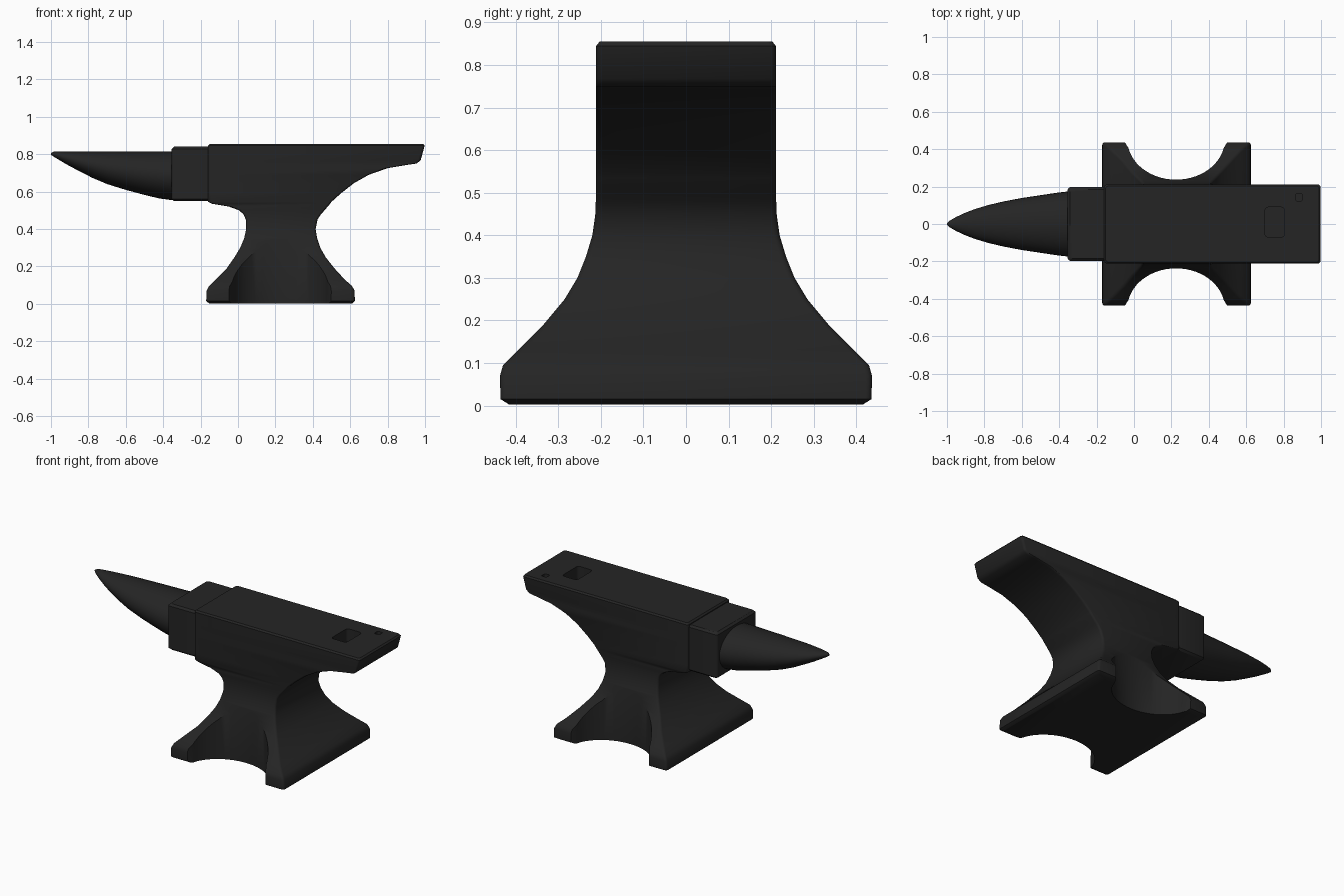
import bpy, bmesh, math

if "Cube" in bpy.data.objects:
    bpy.data.objects.remove(bpy.data.objects["Cube"])

iron = bpy.data.materials.new("black iron")
iron.diffuse_color = (0.018, 0.018, 0.018, 1)
iron.use_nodes = True
iron.node_tree.nodes["Principled BSDF"].inputs["Base Color"].default_value = iron.diffuse_color


def skin(name, rings):
    """Closed solid skinned through a list of equal-length point rings."""
    bm = bmesh.new()
    vr = [[bm.verts.new(p) for p in ring] for ring in rings]
    n = len(vr[0])
    for a, b in zip(vr, vr[1:]):
        for i in range(n):
            j = (i + 1) % n
            bm.faces.new((a[i], a[j], b[j], b[i]))
    bm.faces.new(vr[0][::-1])
    bm.faces.new(vr[-1])
    bmesh.ops.recalc_face_normals(bm, faces=bm.faces[:])
    me = bpy.data.meshes.new(name)
    bm.to_mesh(me)
    bm.free()
    me.materials.append(iron)
    ob = bpy.data.objects.new(name, me)
    bpy.context.collection.objects.link(ob)
    return ob


def rounded_rect(z, x0, x1, y0, y1, r):
    """Horizontal rectangle with rounded corners."""
    pts = []
    for k, (cx, cy) in enumerate(((x1 - r, y1 - r), (x0 + r, y1 - r),
                                  (x0 + r, y0 + r), (x1 - r, y0 + r))):
        for s in range(4):
            a = math.radians(90 * k + 30 * s)
            pts.append((cx + r * math.cos(a), cy + r * math.sin(a), z))
    return pts


def select_only(ob):
    bpy.ops.object.select_all(action='DESELECT')
    ob.select_set(True)
    bpy.context.view_layer.objects.active = ob


def cut(ob, cutter):
    m = ob.modifiers.new("cut", 'BOOLEAN')
    m.operation = 'DIFFERENCE'
    m.solver = 'EXACT'
    m.object = cutter
    select_only(ob)
    bpy.ops.object.modifier_apply(modifier=m.name)
    bpy.data.objects.remove(cutter)


def smooth(ob):
    select_only(ob)
    bpy.ops.object.shade_smooth_by_angle(angle=math.radians(38))


# Body: foot, waist, face and heel as rows of z, left x, right x, half depth
rows = [
    (0.002, -0.155, 0.61, 0.415), (0.015, -0.17, 0.625, 0.436),
    (0.07, -0.168, 0.623, 0.437), (0.095, -0.155, 0.61, 0.43),
    (0.13, -0.12, 0.57, 0.395), (0.19, -0.06, 0.515, 0.335),
    (0.25, -0.018, 0.468, 0.285), (0.30, 0.012, 0.44, 0.255),
    (0.35, 0.033, 0.423, 0.235), (0.40, 0.044, 0.415, 0.22),
    (0.45, 0.042, 0.425, 0.213), (0.48, 0.028, 0.445, 0.212),
    (0.50, 0.005, 0.463, 0.211), (0.52, -0.05, 0.48, 0.211),
    (0.535, -0.14, 0.493, 0.211), (0.545, -0.16, 0.50, 0.211),
    (0.59, -0.16, 0.55, 0.211), (0.645, -0.16, 0.62, 0.211),
    (0.69, -0.16, 0.70, 0.211), (0.725, -0.16, 0.80, 0.211),
    (0.742, -0.16, 0.90, 0.211), (0.75, -0.16, 0.955, 0.211),
    (0.768, -0.16, 0.977, 0.211), (0.845, -0.16, 0.998, 0.211),
    (0.855, -0.152, 0.99, 0.203)]
body = skin("anvil_body", [rounded_rect(z, a, b, -h, h, 0.014)
                           for z, a, b, h in rows])

# Scalloped hollows in both long sides of the foot
for s in (1, -1):
    arc = [(0.225 + 0.26 * math.cos(math.radians(a)),
            0.45 - 0.213 * math.sin(math.radians(a))) for a in range(12, 169, 6)]
    outline = [(0.50, 0.6), (0.50, 0.439)] + arc + [(-0.05, 0.439), (-0.05, 0.6)]
    cut(body, skin("scallop_cutter", [[(x, s * y, z) for x, y in outline]
                                      for z in (-0.1, 0.5)]))

# Square tool hole and small punch hole in the heel
cut(body, skin("tool_hole_cutter",
               [rounded_rect(z, 0.70, 0.805, -0.07, 0.09, 0.018) for z in (0.775, 0.9)]))
cut(body, skin("punch_hole_cutter",
               [rounded_rect(z, 0.865, 0.9, 0.124, 0.16, 0.005) for z in (0.80, 0.9)]))
smooth(body)

# Step block between face and horn
step = skin("step_block", [rounded_rect(z, -0.355 + d, -0.12, -0.197 + d, 0.197 - d, 0.015)
                           for z, d in ((0.549, 0.012), (0.56, 0),
                                        (0.828, 0), (0.84, 0.012))])
smooth(step)

# Horn: elliptical sections of x, half width, bottom z, top z
sections = [(-1.0, 0.004, 0.797, 0.806), (-0.985, 0.018, 0.786, 0.813),
            (-0.95, 0.038, 0.765, 0.814), (-0.90, 0.061, 0.736, 0.814),
            (-0.85, 0.080, 0.710, 0.814), (-0.78, 0.101, 0.674, 0.815),
            (-0.70, 0.120, 0.640, 0.815), (-0.60, 0.139, 0.609, 0.815),
            (-0.50, 0.154, 0.582, 0.815), (-0.42, 0.166, 0.563, 0.815),
            (-0.33, 0.177, 0.551, 0.815)]
horn = skin("horn", [[(x, w * math.cos(t), (lo + hi) / 2 + (hi - lo) / 2 * math.sin(t))
                      for t in (2 * math.pi * i / 32 for i in range(32))]
                     for x, w, lo, hi in sections])
smooth(horn)
